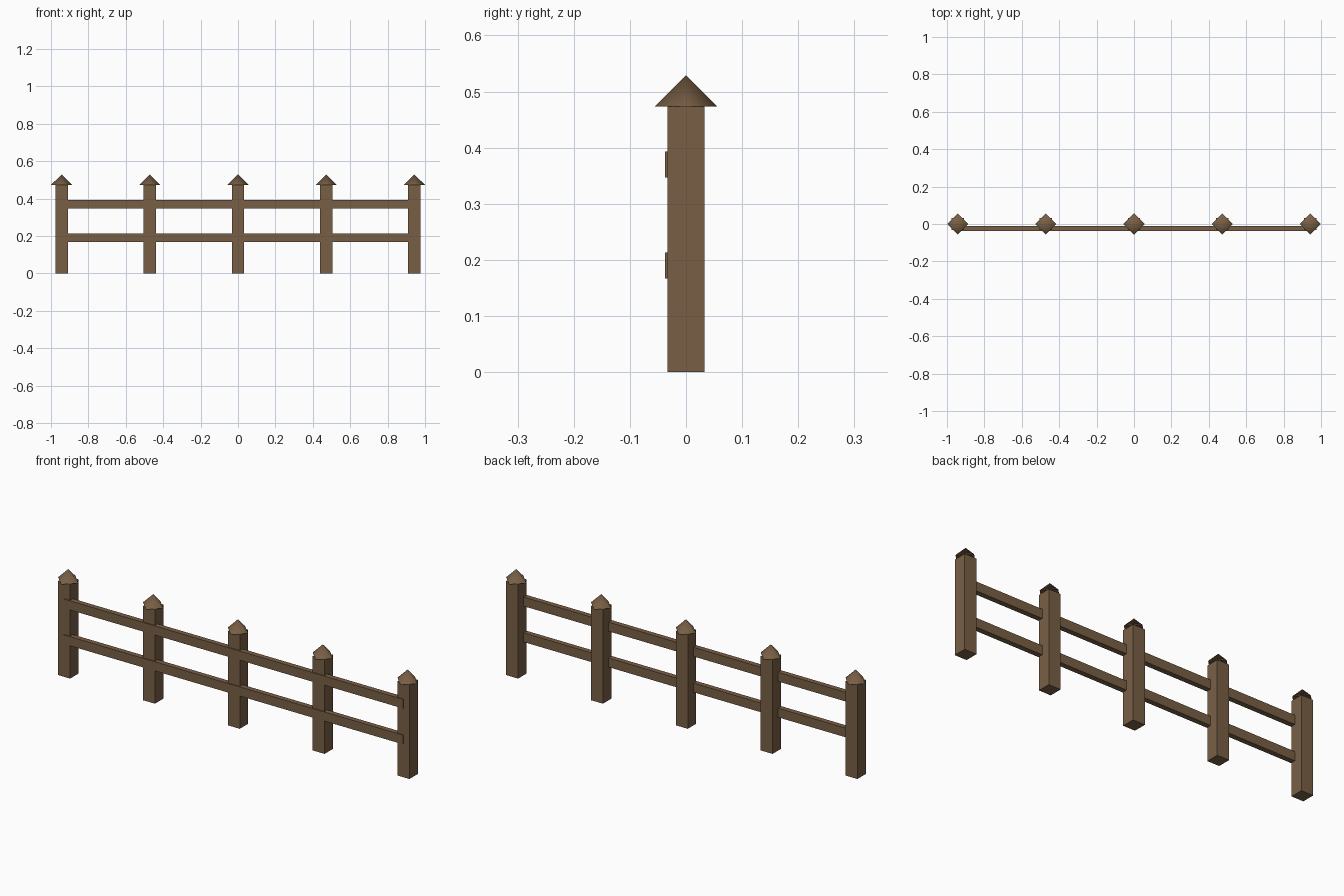
import bpy, bmesh, math

if "Cube" in bpy.data.objects:
    bpy.data.objects.remove(bpy.data.objects["Cube"])

POST_X = [-0.943, -0.4715, 0.0, 0.4715, 0.943]
POST_W, POST_H = 0.066, 0.473
CAP_R, CAP_H = 0.0565, 0.056

wood = bpy.data.materials.new("brown wood")
wood.diffuse_color = (0.19, 0.115, 0.06, 1.0)
wood.use_nodes = True
wood.node_tree.nodes["Principled BSDF"].inputs["Base Color"].default_value = wood.diffuse_color


def make_object(name, bm):
    mesh = bpy.data.meshes.new(name)
    bm.to_mesh(mesh)
    bm.free()
    mesh.materials.append(wood)
    obj = bpy.data.objects.new(name, mesh)
    bpy.context.collection.objects.link(obj)
    return obj


def box(name, size, center):
    bm = bmesh.new()
    bmesh.ops.create_cube(bm, size=1.0)
    bmesh.ops.scale(bm, vec=size, verts=bm.verts)
    bmesh.ops.translate(bm, vec=center, verts=bm.verts)
    return make_object(name, bm)


def cap(name, x):
    # four-sided point, turned so its corners face the axes
    bm = bmesh.new()
    base = [bm.verts.new((x + CAP_R * math.cos(a), CAP_R * math.sin(a), POST_H))
            for a in (i * math.pi / 2 for i in range(4))]
    tip = bm.verts.new((x, 0, POST_H + CAP_H))
    bm.faces.new(base[::-1])
    for i in range(4):
        side = bm.faces.new((base[i], base[(i + 1) % 4], tip))
        side.smooth = True
    # crisp rim, soft slopes
    for edge in bm.edges:
        if tip not in edge.verts:
            edge.smooth = False
    return make_object(name, bm)


# Posts with pointed caps
for n, x in enumerate(POST_X, 1):
    box(f"post_{n}", (POST_W, POST_W, POST_H), (x, 0, POST_H / 2))
    cap(f"post_cap_{n}", x)

# Rails, set slightly proud of the front of the posts
for name, z in (("lower_rail", 0.190), ("upper_rail", 0.370)):
    box(name, (2 * POST_X[-1], 0.026, 0.046), (0, -0.024, z))
